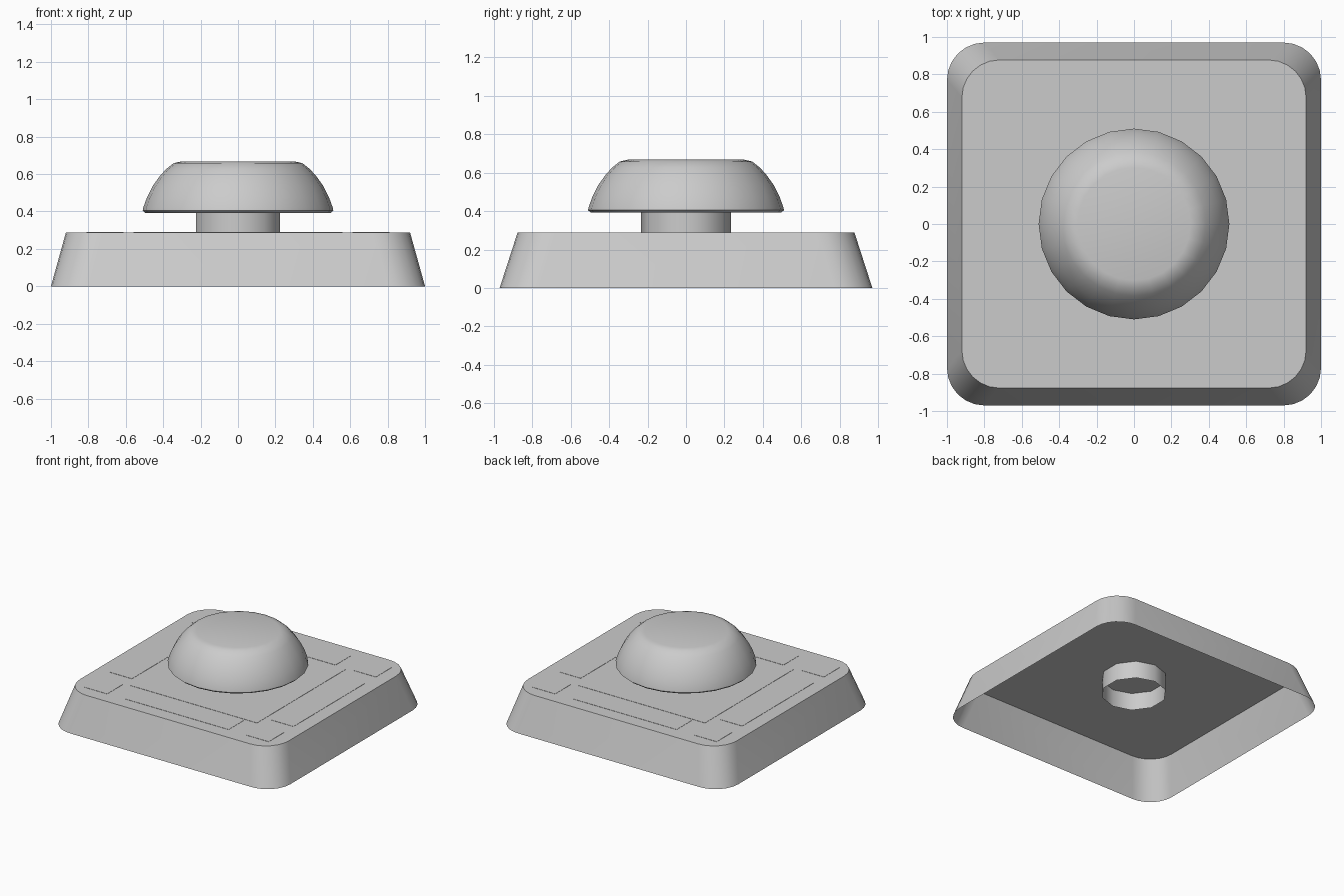
import bpy
import bmesh
from math import cos, sin, pi, radians

cube = bpy.data.objects.get("Cube")
if cube:
    bpy.data.objects.remove(cube, do_unlink=True)

grey = bpy.data.materials.new("light_grey")
grey.use_nodes = True
grey.diffuse_color = (0.6, 0.6, 0.6, 1)
grey.node_tree.nodes["Principled BSDF"].inputs["Base Color"].default_value = (0.6, 0.6, 0.6, 1)


def loft(name, rings, cap_start=False, cap_end=False, smooth=True):
    """Skin a stack of equal rings, optionally closing either end."""
    bm = bmesh.new()
    loops = [[bm.verts.new(p) for p in ring] for ring in rings]
    n = len(loops[0])
    for low, high in zip(loops, loops[1:]):
        for i in range(n):
            j = (i + 1) % n
            bm.faces.new((low[i], low[j], high[j], high[i]))
    if cap_start:
        bm.faces.new(loops[0][::-1])
    if cap_end:
        bm.faces.new(loops[-1])
    mesh = bpy.data.meshes.new(name)
    bm.to_mesh(mesh)
    bm.free()
    mesh.materials.append(grey)
    obj = bpy.data.objects.new(name, mesh)
    bpy.context.collection.objects.link(obj)
    if smooth:
        bpy.ops.object.select_all(action="DESELECT")
        obj.select_set(True)
        bpy.context.view_layer.objects.active = obj
        bpy.ops.object.shade_smooth_by_angle(angle=radians(40))
    return obj


def rounded_rect(hx, hy, r, z, steps=6):
    points = []
    for k, (sx, sy) in enumerate([(1, 1), (-1, 1), (-1, -1), (1, -1)]):
        for i in range(steps + 1):
            a = (k + i / steps) * pi / 2
            points.append((sx * (hx - r) + r * cos(a), sy * (hy - r) + r * sin(a), z))
    return points


def circle(r, z, sides):
    # one vertex lies on the y axis
    return [(r * cos(pi / 2 + 2 * pi * i / sides), r * sin(pi / 2 + 2 * pi * i / sides), z)
            for i in range(sides)]


def plate(name, x, y, hx, hy):
    """Thin panel lying on the base top."""
    corners = [(x - hx, y - hy), (x + hx, y - hy), (x + hx, y + hy), (x - hx, y + hy)]
    rings = [[(px, py, z) for px, py in corners] for z in (TOP, TOP + 0.002)]
    loft(name, rings, cap_end=True, smooth=False)


TOP = 0.288

# Base: tapered shell, open underneath
loft("base_shell", [rounded_rect(1, 0.97, 0.2, 0), rounded_rect(0.92, 0.877, 0.2, TOP)],
     cap_end=True)

# Stem: open tube running through the base top
loft("stem", [circle(0.235, 0.15, 10), circle(0.235, 0.4, 10)])

# Knob: domed cap with a rolled lower lip
profile = [(0.495, 0.392), (0.51, 0.405), (0.507, 0.42), (0.487, 0.475), (0.457, 0.535),
           (0.42, 0.587), (0.385, 0.626), (0.345, 0.658), (0.302, 0.668)]
loft("knob", [circle(r, z, 24) for r, z in profile], cap_start=True, cap_end=True)

# Panels on the base top
plate("centre_panel", 0, 0, 0.558, 0.558)
for side, s in (("left", 1), ("right", -1)):
    plate(side + "_panel", s * 0.712, -0.005, 0.097, 0.452)
    for end, e in (("back", 1), ("front", -1)):
        plate(f"{end}_{side}_corner_panel", s * 0.712, e * 0.675, 0.099, 0.097)
for end, e in (("back", 1), ("front", -1)):
    plate(end + "_panel", 0, e * 0.673, 0.455, 0.095)
